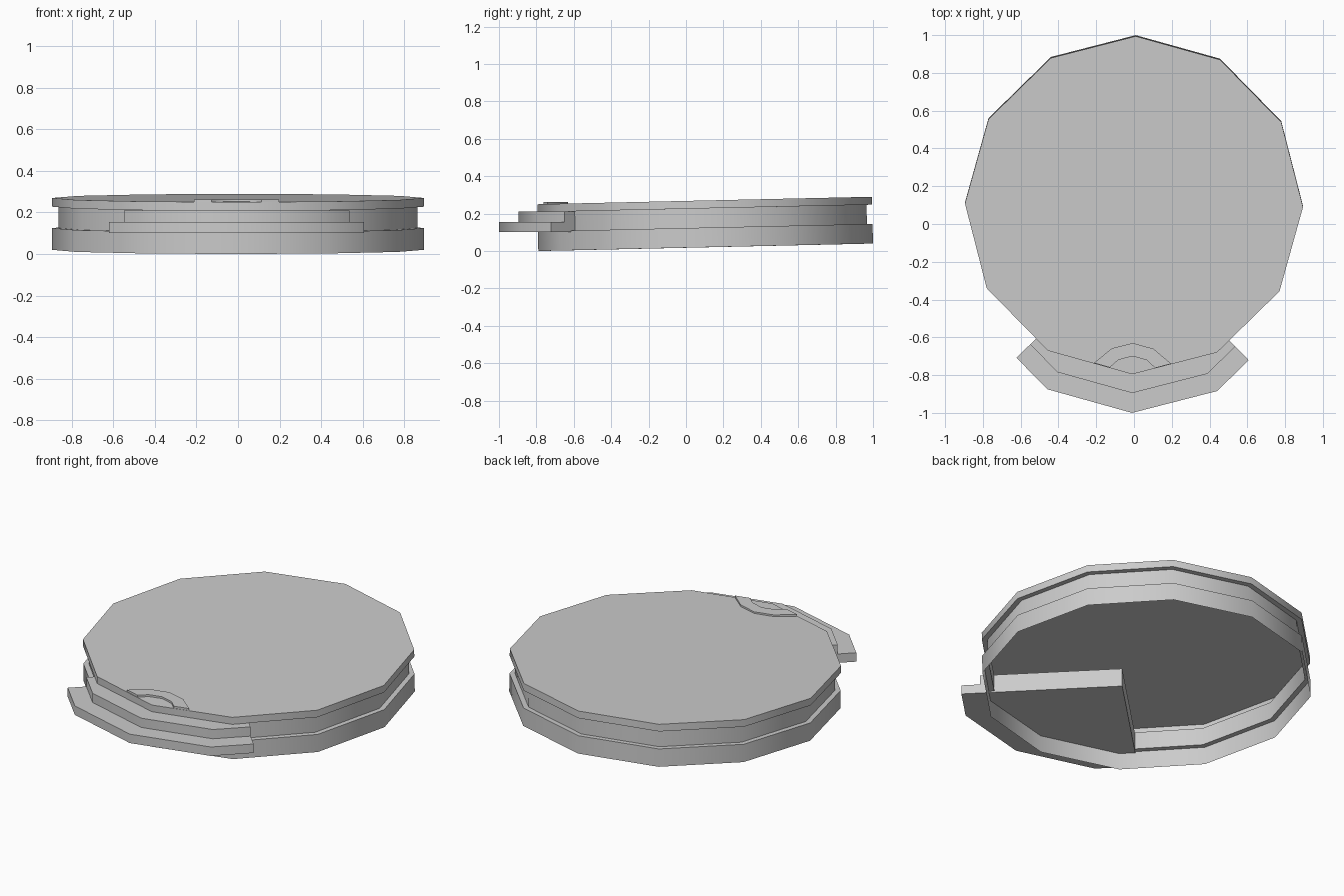
import bpy, bmesh
from math import sin, cos, radians, atan

if "Cube" in bpy.data.objects:
    bpy.data.objects.remove(bpy.data.objects["Cube"], do_unlink=True)

grey = bpy.data.materials.new("plain grey")
grey.use_nodes = True
colour = (0.6, 0.6, 0.6, 1)
grey.diffuse_color = colour
grey.node_tree.nodes["Principled BSDF"].inputs["Base Color"].default_value = colour

TURN = radians(-0.6)     # slight twist shared by every part
SIDE = radians(30)       # one side of the twelve-sided outline


def finish(name, bm):
    """Turn a bmesh into a grey object, smooth round its sides."""
    bmesh.ops.recalc_face_normals(bm, faces=bm.faces)
    mesh = bpy.data.meshes.new(name)
    bm.to_mesh(mesh)
    bm.free()
    mesh.materials.append(grey)
    obj = bpy.data.objects.new(name, mesh)
    bpy.context.collection.objects.link(obj)
    obj.rotation_euler.z = TURN
    bpy.ops.object.select_all(action='DESELECT')
    obj.select_set(True)
    bpy.context.view_layer.objects.active = obj
    bpy.ops.object.shade_smooth_by_angle(angle=radians(40))
    return obj


def prism(name, outline, bottom, top):
    """Closed upright prism over a flat outline."""
    bm = bmesh.new()
    face = bm.faces.new([bm.verts.new((x, y, bottom)) for x, y in outline])
    up = bmesh.ops.extrude_face_region(bm, geom=[face])["geom"]
    bmesh.ops.translate(bm, vec=(0, 0, top - bottom),
                        verts=[v for v in up if isinstance(v, bmesh.types.BMVert)])
    return finish(name, bm)


def front_point(radius, angle, centre):
    """Point on a circle, measured from the front."""
    return radius * sin(angle), centre - radius * cos(angle)


# Crown: hollow grooved shell, open underneath, tipped slightly forward
bm = bmesh.new()
profile = [(0.895, 0), (0.895, 0.105), (0.865, 0.105),
           (0.865, 0.208), (0.895, 0.208), (0.895, 0.25)]
rings = [[bm.verts.new((r * cos(i * SIDE), r * sin(i * SIDE), z)) for i in range(12)]
         for r, z in profile]
for low, high in zip(rings, rings[1:]):
    for i in range(12):
        j = (i + 1) % 12
        bm.faces.new((low[i], low[j], high[j], high[i]))
bm.faces.new(rings[-1])
crown = finish("grooved_crown", bm)
crown.location = (0, 0.105, 0.02)
crown.rotation_euler.x = atan(0.04 / 1.79)

# Brim: two stacked quarter wedges that reach back inside the crown
for name, radius, bottom, top in (("lower_brim", 0.9, 0.102, 0.155),
                                  ("upper_brim", 0.795, 0.155, 0.21)):
    end = radius * cos(SIDE / 2)
    arc = [front_point(r, a * SIDE, -0.1) for r, a in
           ((end, -1.5), (radius, -1), (radius, 0), (radius, 1), (end, 1.5))]
    prism(name, [(0, -0.1)] + arc, bottom, top)


# Arch: raised half ring on the front edge, its ends flush with the crown side
def edge_point(x):
    return x, -0.793 + abs(x) * 0.268


def arch_line(radius, end):
    arc = [front_point(-radius, a * SIDE, -0.85) for a in (1, 0, -1)]
    return [edge_point(-end)] + arc + [edge_point(end)]


prism("front_arch", arch_line(0.22, 0.205) + arch_line(0.15, 0.12)[::-1], 0.21, 0.263)
